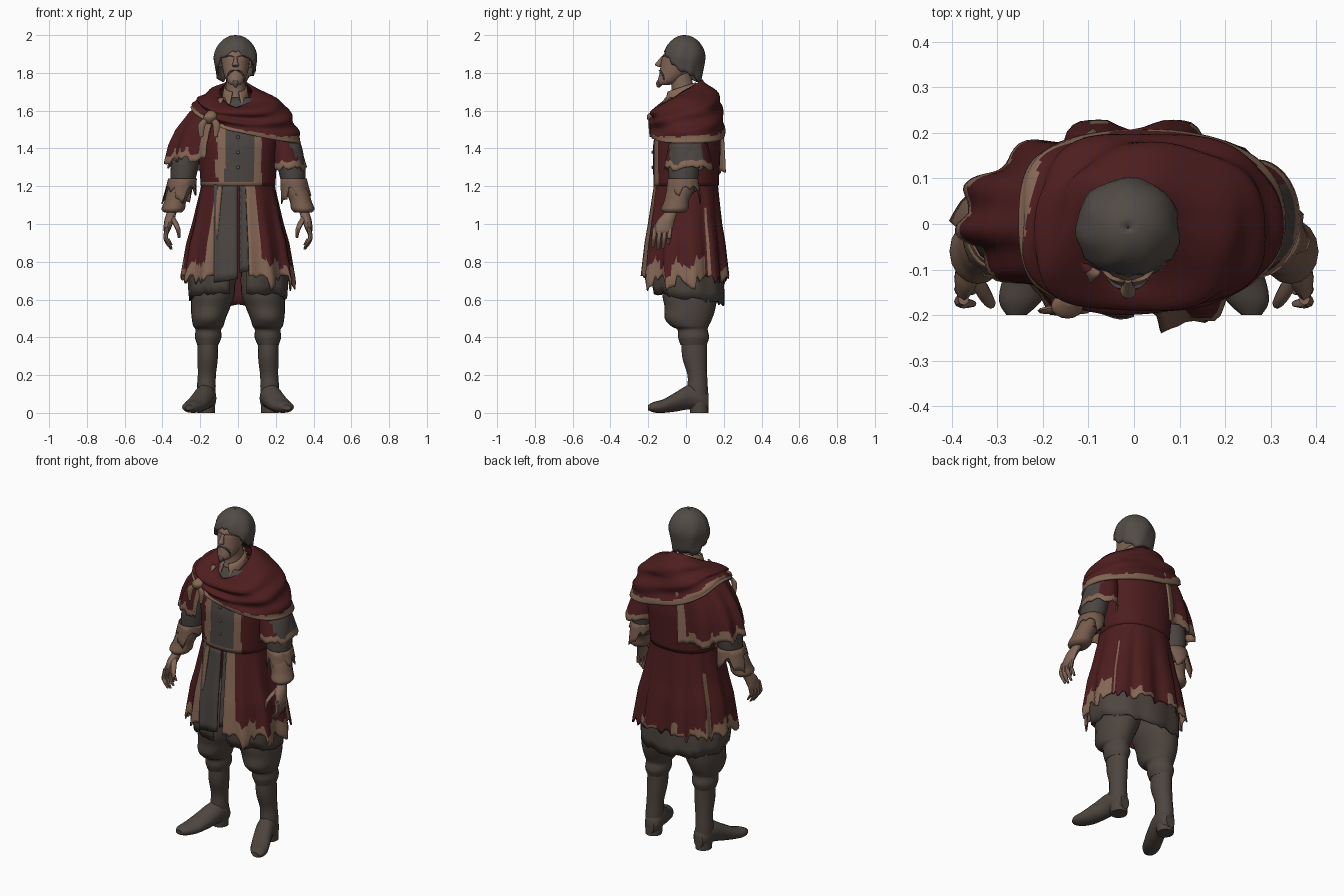
import bpy, bmesh, random
from math import sin, cos, pi, sqrt, copysign
from mathutils import Vector

if "Cube" in bpy.data.objects:
    bpy.data.objects.remove(bpy.data.objects["Cube"])
rng = random.Random(4)
NOISE = [rng.random() for _ in range(200)]
made = []


def material(name, *rgb):
    m = bpy.data.materials.new(name)
    m.use_nodes = True
    m.diffuse_color = (*rgb, 1)
    m.node_tree.nodes["Principled BSDF"].inputs["Base Color"].default_value = (*rgb, 1)
    return m


RED = material("red_cloth", .075, .0125, .0135)
TRIM = material("tan_trim", .235, .135, .09)
GREY = material("grey_cloth", .07, .06, .053)
BOOT = material("brown_leather", .075, .059, .049)
HAIR = material("grey_hair", .085, .071, .061)
SKIN = material("skin", .22, .132, .095)
CUFF = material("worn_sleeve", .18, .105, .072)


def noise(u, n=90):
    return NOISE[int(u * n + .5) % n]


def table(rows, z):
    """Linear lookup in rows sorted from high z to low z."""
    if z >= rows[0][0]:
        return rows[0][1:]
    for a, b in zip(rows, rows[1:]):
        if z >= b[0]:
            t = (a[0] - z) / (a[0] - b[0])
            return [p + (q - p) * t for p, q in zip(a[1:], b[1:])]
    return rows[-1][1:]


def shell(rows, z, a, grow=0, power=.85):
    """Point on a boxy oval cross-section at height z and angle a."""
    cy, rx, ry = table(rows, z)
    c, s = cos(a), sin(a)
    return Vector(((rx + grow) * copysign(abs(c) ** power, c),
                   cy + (ry + grow) * copysign(abs(s) ** power, s), z))


def sheet(name, f, nu, nv, mats, rule=None, wrap=False, caps=False, thick=0, inner=0):
    """Grid surface from f(u, v), coloured by rule(u, v, centre)."""
    bm = bmesh.new()
    cols = nu if wrap else nu + 1
    g = [[bm.verts.new(f(i / nu, j / nv)) for j in range(nv + 1)] for i in range(cols)]
    for i in range(nu):
        k = (i + 1) % cols
        for j in range(nv):
            face = bm.faces.new((g[i][j], g[i][j + 1], g[k][j + 1], g[k][j]))
            if rule:
                face.material_index = rule((i + .5) / nu, (j + .5) / nv, face.calc_center_median())
    if caps:
        bm.faces.new([c[0] for c in g])
        bm.faces.new([c[-1] for c in g])
        bmesh.ops.recalc_face_normals(bm, faces=bm.faces)
    mesh = bpy.data.meshes.new(name)
    bm.to_mesh(mesh)
    bm.free()
    ob = bpy.data.objects.new(name, mesh)
    bpy.context.collection.objects.link(ob)
    for m in mats:
        mesh.materials.append(m)
    if thick:
        mod = ob.modifiers.new("thickness", "SOLIDIFY")
        mod.thickness, mod.offset, mod.material_offset = thick, -1, inner
    made.append(ob)


def tube(name, rows, mat, side=1, n=16, flat_axis=2):
    """Smooth limb through rows of (x, y, z, radius, radius)."""
    def spline(v):
        t = v * (len(rows) - 1)
        i = min(int(t), len(rows) - 2)
        t -= i
        p = [rows[max(0, min(len(rows) - 1, i + k))] for k in (-1, 0, 1, 2)]
        return [b + t * .5 * (c - a + t * (2 * a - 5 * b + 4 * c - d + t * (3 * (b - c) + d - a)))
                for a, b, c, d in zip(*p)]

    def f(u, v):
        x, y, z, r, q = spline(v)
        c, s = r * cos(u * 2 * pi), q * sin(u * 2 * pi)
        off = (c, s, 0) if flat_axis == 2 else (c, 0, s)
        return Vector((side * (x + off[0]), y + off[1], z + off[2]))
    sheet(name, f, n, 4 * (len(rows) - 1), [mat], wrap=True, caps=True)


# Legs, boots and arms
for side, word in ((1, "left"), (-1, "right")):
    tube(word + "_breeches", [(.11, .02, .88, .09, .12), (.13, .02, .65, .115, .145), (.145, .022, .56, .104, .135),
                              (.155, .013, .5, .09, .126), (.157, .02, .46, .08, .1), (.157, .035, .44, .068, .08),
                              (.158, .04, .4, .07, .082), (.16, .04, .36, .056, .07)], BOOT, side, 24)
    tube(word + "_boot", [(.16, .045, .42, .052, .068), (.16, .045, .3, .054, .066), (.165, .06, .2, .048, .052),
                          (.168, .062, .12, .05, .054), (.168, .07, .0, .046, .048)], BOOT, side)
    tube(word + "_foot", [(.165, .118, .06, .03, .045), (.165, .085, .075, .05, .064), (.175, .02, .085, .055, .066),
                          (.2, -.05, .06, .058, .052), (.23, -.12, .036, .058, .036), (.25, -.17, .03, .046, .028),
                          (.258, -.2, .028, .022, .014)], BOOT, side, 16, 1)
    tube(word + "_sleeve", [(.2, .01, 1.57, .05, .06), (.255, .0, 1.44, .072, .082), (.28, -.01, 1.32, .074, .084),
                            (.293, -.015, 1.22, .064, .074), (.3, -.02, 1.16, .05, .06)], GREY, side)
    tube(word + "_cuff", [(.3, -.02, 1.21, .06, .07), (.315, -.035, 1.17, .062, .07), (.332, -.05, 1.12, .058, .066),
                          (.343, -.06, 1.08, .062, .072), (.345, -.063, 1.06, .045, .055)], CUFF, side)
    tube(word + "_palm", [(.343, -.062, 1.1, .028, .036), (.352, -.08, 1.06, .026, .036), (.364, -.105, 1.02, .026, .046),
                          (.376, -.122, .97, .018, .05), (.378, -.125, .95, .01, .045)], SKIN, side, 12)
    for k in range(4):
        y, drop = -.165 + .027 * k, (.01, 0, .005, .025)[k]
        tube(word + "_finger", [(.374, y, .985, .012, .013), (.383, y - .005, .93, .012, .013),
                                (.372, y - .008, .895 + drop, .011, .012), (.352, y - .01, .865 + drop, .006, .007)],
             SKIN, side, 8)
    tube(word + "_thumb", [(.352, -.11, 1.04, .016, .018), (.33, -.15, 1.0, .016, .016), (.316, -.172, .965, .012, .013),
                           (.312, -.178, .925, .006, .006)], SKIN, side, 8)

    def fringe(u, v):
        a = side * u * 2 * pi
        z = 1.24 - v * (.04 + .11 * noise(u, 28) ** 2)
        r = .07 + .02 * v * noise(u, 28)
        return Vector((side * (.294 + .15 * (1.24 - z)) + r * cos(a), -.016 + (r + .01) * sin(a), z))
    sheet(word + "_sleeve_fringe", fringe, 28, 4, [CUFF], wrap=True, thick=.006)

# Coat body
COAT = [(1.67, .01, .1, .09), (1.58, .01, .19, .15), (1.42, .005, .205, .172), (1.2, 0, .192, .168),
        (1.0, 0, .235, .188), (.9, .002, .262, .202), (.7, .006, .292, .218), (.56, .02, .28, .205)]


def bodice_rule(u, v, p):
    if p.y < 0 and -.07 < p.x < .085 and p.z > 1.22:
        return 2
    if p.y < 0 and (-.1 - .025 * noise(v, 20) < p.x < .125 or (p.x < 0 and p.z < 1.225)):
        return 1
    return 0


sheet("coat_bodice", lambda u, v: shell(COAT, 1.67 - .47 * v, u * 2 * pi, .01 - .005 * v), 120, 20,
      [RED, TRIM, GREY], bodice_rule, wrap=True, thick=.008)
for z in (1.3, 1.38, 1.46):
    tube("coat_button", [(.0, -.172, z, .01, .01), (.0, -.182, z, .007, .007)], TRIM, 1, 8, 1)


# Long coat skirt with ragged hem, open at the front
def skirt(u, v):
    a = -pi / 2 + .16 + u * (2 * pi - .54)
    hem = .73 - (.1 if u < .3 else .05) * noise(u) ** 2
    z = 1.23 + (hem - 1.23) * v
    p = shell(COAT, z, a, .003 + .014 * v * sin(11 * a) + .004 * v * sin(23 * a))
    p.y -= .035 * v * max(0, 1 - u * 9)
    return p


def skirt_rule(u, v, p):
    slit = min(abs(u - .34), abs(u - .7)) < .006 and v > .3
    edge = .76 if u < .32 or u > .68 else .85
    return int(v > edge + .17 * noise(u, 45) or u < .04 or u > .97 or slit)


sheet("coat_skirt", skirt, 90, 28, [RED, TRIM], skirt_rule, thick=.008)


# Grey tunic under the coat, with red lining
def tunic(u, v):
    a = -pi / 2 + .13 + u * (2 * pi - .26)
    hem = .595 - .03 * sin(a) + .02 * noise(u, 60)
    return shell(COAT, 1.18 + (hem - 1.18) * v, a, -.027 + .006 * sin(9 * a) * v)


sheet("under_tunic", tunic, 60, 12, [BOOT, RED], thick=.008, inner=1)
for name, x0, x1, low in (("right_front_panel", -.125, .0, .69), ("left_front_panel", .012, .075, .74)):
    def panel(u, v):
        z = 1.21 + (low + .02 * u - 1.21) * v
        cy, rx, ry = table(COAT, z)
        return Vector((x0 + (x1 - x0) * u, cy - ry + .01 + .008 * sin(u * 6), z))
    sheet(name, panel, 8, 12, [GREY], thick=.008)

# Short cape over the right shoulder
SHORT = [(1.68, .01, .15, .13), (1.6, .01, .25, .18), (1.5, .01, .325, .19), (1.42, .01, .36, .195), (1.3, .01, .385, .2)]


def short_cape(u, v):
    a = 1.8 + u * 2.43
    hem = 1.28 + .08 * sin(u * pi / 2) - .035 * noise(u, 36)
    return shell(SHORT, 1.67 + (hem - 1.67) * v, a, .016 * v * sin(12 * a), 1)


sheet("short_cape", short_cape, 54, 18, [RED, TRIM],
      lambda u, v, p: int(v > .84 + .08 * noise(u, 36) or u < .06 or u > .95), thick=.01)


# Short coat sleeve on the left arm
def short_sleeve(u, v):
    a = u * 2 * pi
    z = 1.54 - v * (.23 + .03 * noise(u, 36))
    w = .05 + .045 * sqrt(v)
    return Vector((.22 + .05 * v + w * cos(a), .012 + (w + .025 * v + .01) * sin(a), z))


sheet("left_short_sleeve", short_sleeve, 36, 14, [RED, TRIM, GREY],
      lambda u, v, p: 1 if v > .89 else (2 if abs(p.y) < .085 and p.x > .26 else 0), wrap=True, thick=.008)

# Draped mantle, longer over the left shoulder
MANTLE = [(1.76, 0, .08, .09), (1.7, .005, .155, .14), (1.65, .005, .22, .168), (1.58, .005, .275, .182),
          (1.5, .008, .305, .188), (1.4, .012, .33, .195)]


def mantle(u, v):
    a = u * 2 * pi
    dip = max(0, -sin(a)) ** 3
    neck = Vector((-.01 + .085 * cos(a), -.005 + (.095 + .025 * dip) * sin(a), 1.71 + .055 * sin(a) - .035 * dip))
    hem = 1.505 - .095 * cos(a) + .02 * cos(2 * a)
    z = neck.z + (hem - neck.z) * v
    fold = .01 * (1 - .5 * v) * sin(18 * v + 2 * a) + .005 * sin(9 * v - 5 * a)
    p = shell(MANTLE, z, a, .01 + fold * min(1, 5 * (1 - v)))
    t = min(1, v / .3)
    q = neck.lerp(p, t * (2 - t))
    q.z = z + .012 * sin(pi * t)
    return q


sheet("mantle", mantle, 96, 30, [RED, TRIM],
      lambda u, v, p: int(v > .86 + .05 * noise(u, 60) - .16 * max(0, -cos(u * 2 * pi))), wrap=True, thick=.012)
tube("mantle_knot", [(-.14, -.165, 1.6, .015, .012), (-.145, -.18, 1.575, .034, .026),
                     (-.15, -.178, 1.55, .03, .024), (-.15, -.17, 1.53, .012, .012)], TRIM)
for x in (-.19, -.115):
    tube("knot_tail", [(-.15, -.18, 1.57, .014, .008), (x, -.19, 1.53, .02, .008), (x - .005, -.188, 1.46, .01, .005)],
         TRIM, 1, 8)

# Neck, shirt collar and head
HX = -.013
tube("neck", [(HX, -.035, 1.8, .05, .06), (HX, -.015, 1.7, .054, .06), (HX, -.02, 1.56, .075, .09)], SKIN)


def collar(u, v):
    a = -pi / 2 + .3 + .25 * v + u * (2 * pi - .6 - .5 * v)
    r = .06 + .03 * v
    return Vector((HX + r * cos(a), -.025 + (r + .016 + .01 * v) * sin(a), 1.725 + .025 * sin(a) - .13 * v))


sheet("shirt_collar", collar, 28, 4, [TRIM], thick=.008)
tube("head", [(HX, -.118, 1.735, .024, .026), (HX, -.094, 1.755, .046, .056), (HX, -.06, 1.8, .064, .08),
              (HX, -.037, 1.85, .073, .096), (HX, -.032, 1.89, .077, .091), (HX, -.02, 1.94, .07, .07),
              (HX, -.02, 1.975, .035, .04)], SKIN, 1, 28)
tube("nose", [(HX, -.122, 1.888, .008, .008), (HX, -.138, 1.862, .011, .014), (HX, -.147, 1.842, .018, .018),
              (HX, -.138, 1.832, .012, .008)], SKIN, 1, 10)
tube("goatee", [(HX, -.132, 1.77, .01, .01), (HX, -.139, 1.752, .018, .018), (HX, -.142, 1.735, .014, .015),
                (HX, -.145, 1.722, .005, .006)], HAIR, 1, 12)
for side in (1, -1):
    tube("moustache", [(HX, -.137, 1.816, .008, .009), (HX + side * .02, -.133, 1.81, .011, .009),
                       (HX + side * .038, -.12, 1.788, .008, .008), (HX + side * .042, -.115, 1.76, .004, .004)],
         HAIR, 1, 8)
    tube("brow", [(HX + side * .012, -.122, 1.885, .006, .007), (HX + side * .032, -.114, 1.891, .012, .009),
                  (HX + side * .056, -.096, 1.882, .006, .006)], SKIN, 1, 8)
    tube("ear", [(HX + side * .078, -.015, 1.88, .008, .014), (HX + side * .084, -.012, 1.862, .011, .02),
                 (HX + side * .077, -.02, 1.825, .006, .01)], SKIN, 1, 8)


# Shaggy hair cap with a higher front hairline and flicked tips
def hair(u, v):
    a = u * 2 * pi
    low = 1.85 - .075 * sin(a) - .035 * cos(a) ** 2 - .03 * noise(u, 40)
    z = 2 - (2 - low) * v ** 1.6
    r = sqrt(max(0, 1 - ((z - 1.875) / .125) ** 2)) if z > 1.875 else 1 - 1.5 * (1.875 - z)
    r = max(r, .02) * (1 + .035 * v * sin(7 * a + 6 * v))
    r += v ** 3 * (.16 * noise(u, 40) - .04) * cos(a) ** 2
    return Vector((HX + .113 * r * cos(a), -.008 + .11 * r * sin(a), z))


sheet("hair", hair, 40, 14, [HAIR], wrap=True, thick=.012)

# Smooth shading with sharp creases kept
bpy.ops.object.select_all(action="DESELECT")
for ob in made:
    ob.select_set(True)
bpy.context.view_layer.objects.active = made[0]
bpy.ops.object.shade_smooth_by_angle(angle=.75)
